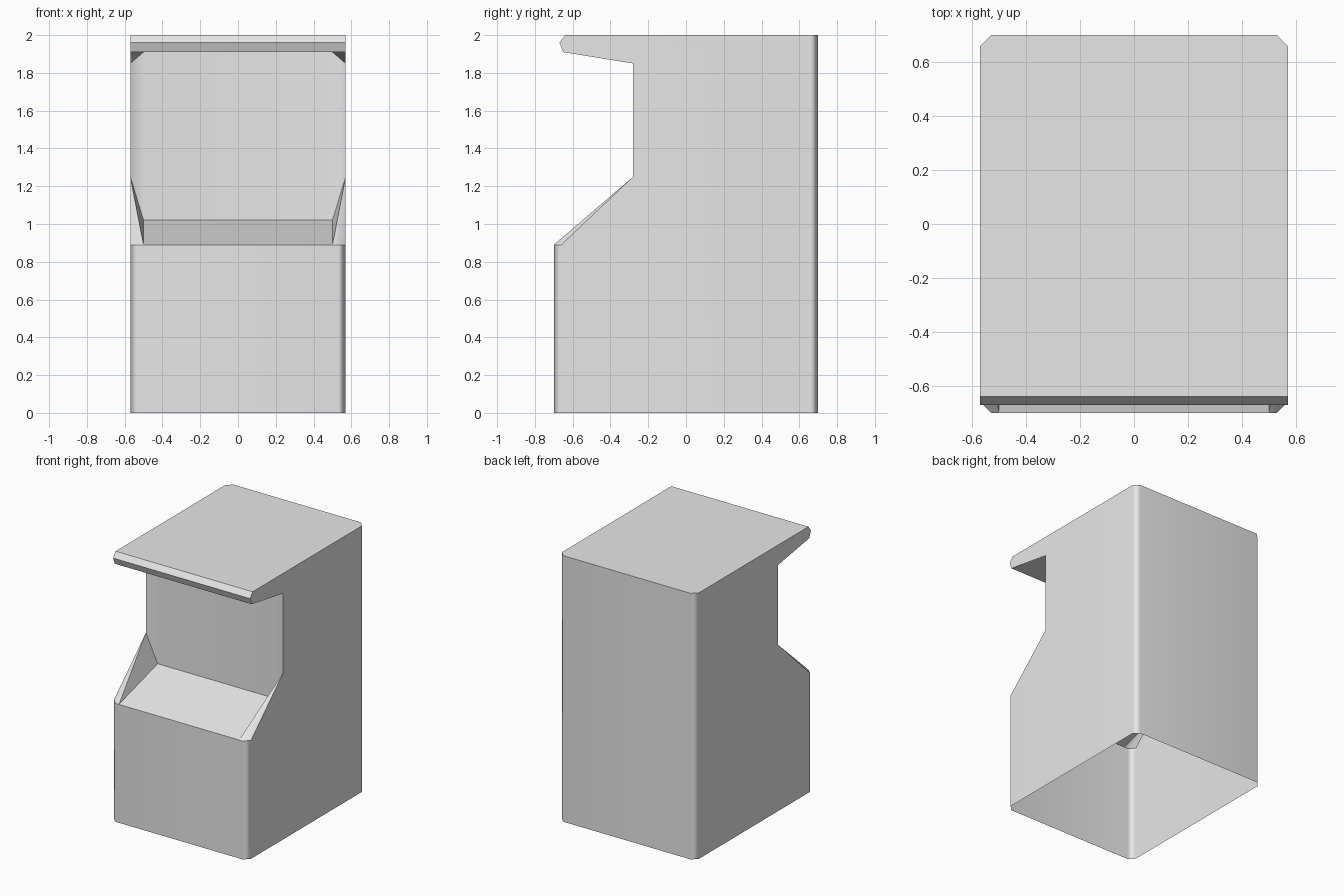
import bpy, bmesh
from math import radians
from mathutils import Vector

cube = bpy.data.objects.get("Cube")
if cube:
    bpy.data.objects.remove(cube, do_unlink=True)

grey = bpy.data.materials.new("plain_grey")
grey.use_nodes = True
grey.diffuse_color = (0.8, 0.8, 0.8, 1)
grey.node_tree.nodes["Principled BSDF"].inputs["Base Color"].default_value = (0.8, 0.8, 0.8, 1)

# Shared dimensions
W, CORNER_X = 0.57, 0.53            # half width, inner end of the corner chamfer
BACK, BACK_IN = 0.70, 0.66          # back face, start of its chamfer
FRONT, FRONT_IN = -0.70, -0.66
DECK_Z, TOP = 0.89, 2.0
LIP = [(-0.64, TOP), (-0.67, 1.96), (-0.65, 1.91)]      # canopy edge in (y, z)
SIDE_LOW, SIDE_HIGH = (-0.28, 1.25), (-0.28, 1.85)      # opening edge in (y, z)
IN_X, SCREEN_Y, SCREEN_LOW, SCREEN_TOP = 0.50, -0.24, 1.02, 1.91


def build(name, faces, focus, outward):
    """Build half a surface, turn it from or to the focus, and mirror it."""
    bm = bmesh.new()
    for points in faces:
        bm.faces.new([bm.verts.new(p) for p in points])
    bmesh.ops.remove_doubles(bm, verts=bm.verts, dist=0.001)
    bm.normal_update()
    for f in bm.faces:
        away = f.normal.dot(f.calc_center_median() - Vector(focus)) > 0
        if away != outward:
            f.normal_flip()
    mesh = bpy.data.meshes.new(name)
    bm.to_mesh(mesh)
    bm.free()
    mesh.materials.append(grey)
    obj = bpy.data.objects.new(name, mesh)
    bpy.context.collection.objects.link(obj)
    bpy.ops.object.select_all(action='DESELECT')
    obj.select_set(True)
    bpy.context.view_layer.objects.active = obj
    bpy.ops.object.shade_smooth_by_angle(angle=radians(50))
    obj.modifiers.new("Mirror", 'MIRROR').use_clip = True
    weighted = obj.modifiers.new("Weighted normals", 'WEIGHTED_NORMAL')
    weighted.keep_sharp = True
    return obj


def walls(plan, height):
    """Upright faces along a plan path, from the floor to the height."""
    return [[(*a, 0), (*b, 0), (*b, height), (*a, height)]
            for a, b in zip(plan, plan[1:])]


# Outer shell, open underneath: side, back, front, roof and canopy edge
back_plan = [(0, BACK), (CORNER_X, BACK), (W, BACK_IN)]
front_plan = [(W, FRONT_IN), (CORNER_X, FRONT), (0, FRONT)]
profile = [(FRONT_IN, 0), (FRONT_IN, DECK_Z), SIDE_LOW, SIDE_HIGH,
           *reversed(LIP), (BACK_IN, TOP), (BACK_IN, 0)]
shell = walls(back_plan, TOP) + walls(front_plan, DECK_Z)
shell.append([(W, *p) for p in profile])
shell.append([(*p, TOP) for p in back_plan] + [(W, *LIP[0]), (0, *LIP[0])])
shell += [[(0, *a), (W, *a), (W, *b), (0, *b)] for a, b in zip(LIP, LIP[1:])]
build("cabinet_shell", shell, (0, 0.2, 1), True)

# Recess: control deck, screen, side trims and canopy underside
low, high = (W, *SIDE_LOW), (W, *SIDE_HIGH)
deck_front, deck_back = (IN_X, FRONT, DECK_Z), (IN_X, SCREEN_Y, SCREEN_LOW)
screen_top = (IN_X, SCREEN_Y, SCREEN_TOP)
corner_out, corner_in = (W, FRONT_IN, DECK_Z), (CORNER_X, FRONT, DECK_Z)
lip_end = (W, *LIP[-1])


def to_middle(a, b):
    """Face from an edge across to the centre line."""
    return [a, b, (0, *b[1:]), (0, *a[1:])]


recess = [
    to_middle(deck_front, deck_back),
    to_middle(deck_back, screen_top),
    to_middle(screen_top, lip_end),
    [deck_back, low, high, screen_top],
    [deck_front, deck_back, low],
    [corner_in, deck_front, low],
    [corner_out, corner_in, low],
    [lip_end, screen_top, high],
]
build("screen_recess", recess, (0, -2, 1.7), False)
